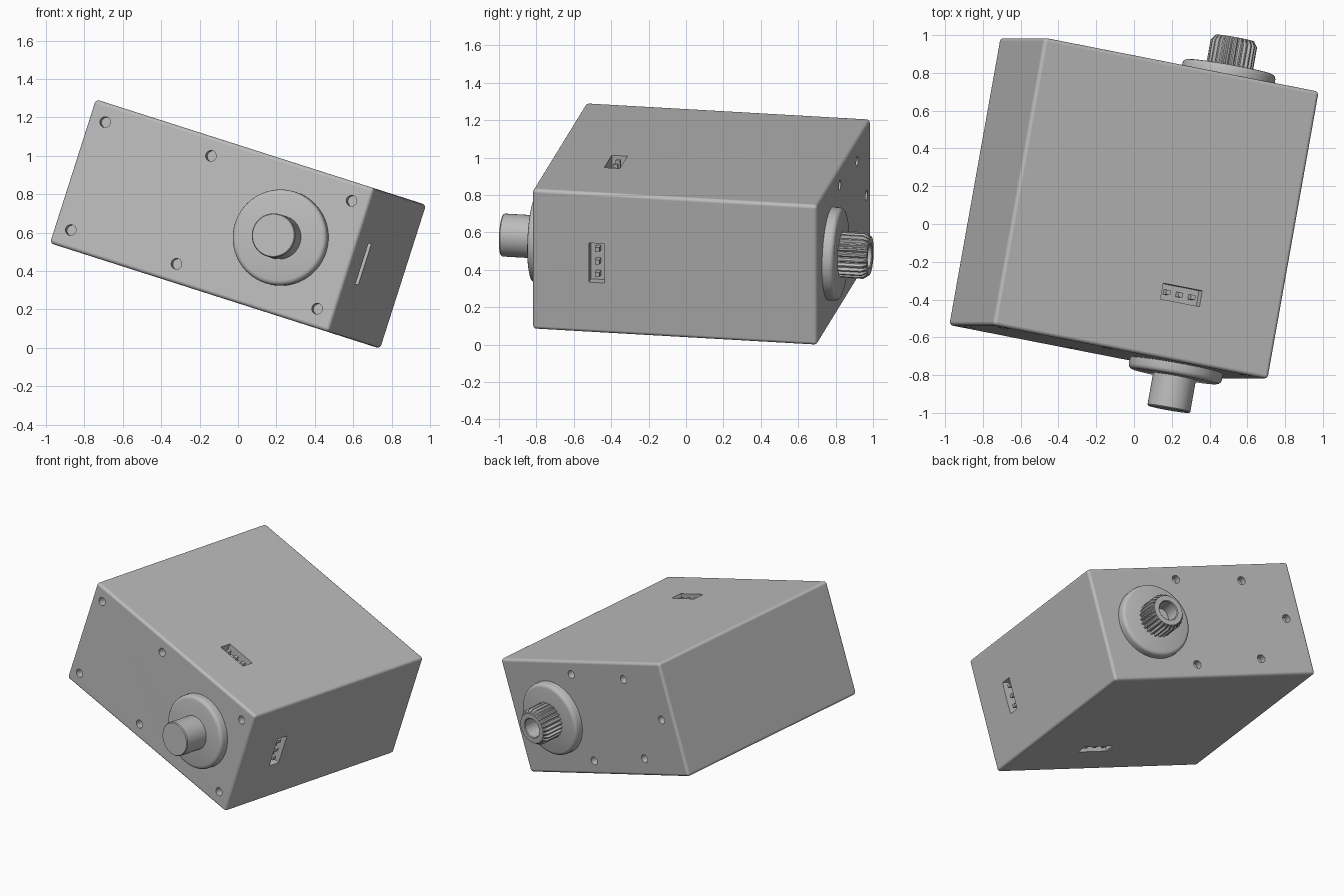
import bpy, bmesh, math
from mathutils import Matrix, Vector

if "Cube" in bpy.data.objects:
    bpy.data.objects.remove(bpy.data.objects["Cube"])

# Tilted frame of the whole model: U = long side, V = depth, W = height
W = Vector((0.304, 0, 0.952)).normalized()
V = Vector((0.175, 0.983, -0.056)).normalized()
U = V.cross(W).normalized()
V = W.cross(U)
FRAME = Matrix.Translation((0, 0.083, 0.645)) @ Matrix((U, V, W)).transposed().to_4x4()
HU, HV, HW = 0.777, 0.774, 0.393      # half sizes of the case
SHAFT_U = 0.385                       # shaft axis position along U

grey = bpy.data.materials.new("plain grey")
grey.diffuse_color = (0.5, 0.5, 0.5, 1)
grey.use_nodes = True
grey.node_tree.nodes["Principled BSDF"].inputs["Base Color"].default_value = grey.diffuse_color


def finish(name, bm, angle=35):
    bmesh.ops.recalc_face_normals(bm, faces=bm.faces)
    me = bpy.data.meshes.new(name)
    bm.to_mesh(me)
    bm.free()
    me.materials.append(grey)
    me.shade_smooth()
    me.set_sharp_from_angle(angle=math.radians(angle))
    ob = bpy.data.objects.new(name, me)
    bpy.context.collection.objects.link(ob)
    ob.matrix_world = FRAME
    return ob


def add_box(bm, centre, size):
    bmesh.ops.create_cube(bm, size=1, matrix=Matrix.Translation(centre) @ Matrix.Diagonal((*size, 1)))


def lathe(name, profile, side, n=64, teeth=(1,)):
    """Turned part on the front (side -1) or back (side 1): profile of (radius, height, toothed)."""
    bm = bmesh.new()
    rings = []
    for r, h, toothed in profile:
        ring = []
        for i in range(n):
            a = 2 * math.pi * i / n
            rr = r * (teeth[i % len(teeth)] if toothed else 1)
            ring.append(bm.verts.new((SHAFT_U + rr * math.cos(a), side * (HV + h), rr * math.sin(a))))
        rings.append(ring)
    for lo, hi in zip(rings, rings[1:]):
        for i in range(n):
            j = (i + 1) % n
            bm.faces.new((lo[i], lo[j], hi[j], hi[i]))
    bm.faces.new(rings[0])
    bm.faces.new(rings[-1])
    return finish(name, bm)


# Case: rounded block
bm = bmesh.new()
add_box(bm, (0, 0, 0), (2 * HU, 2 * HV, 2 * HW))
bmesh.ops.bevel(bm, geom=bm.edges[:], offset=0.02, segments=4, profile=0.5, affect='EDGES')
case = finish("case", bm)

# Cutter: screw holes and the three connector pockets
bm = bmesh.new()
front = [(u, s * 0.295) for u in (-0.69, -0.102, 0.68) for s in (-1, 1)]
back = [(0.115, 0.3), (0.115, -0.3), (-0.388, 0.275), (-0.388, -0.275), (-0.66, 0)]
for side, spots in ((-1, front), (1, back)):
    for u, w in spots:
        bmesh.ops.create_cone(bm, cap_ends=True, segments=24, radius1=0.028, radius2=0.028, depth=0.1,
                              matrix=Matrix.Translation((u, side * HV, w)) @ Matrix.Rotation(math.pi / 2, 4, 'X'))
SLOT_U, SLOT_V, DEPTH = 0.22, -0.425, 0.06
for s in (-1, 1):
    add_box(bm, (SLOT_U, SLOT_V, s * HW), (0.22, 0.085, 2 * DEPTH))
add_box(bm, (HU, SLOT_V, 0), (2 * DEPTH, 0.085, 0.22))
cutter = finish("hole_cutter", bm)
cutter.hide_render = True

mod = case.modifiers.new("holes", 'BOOLEAN')
mod.object = cutter
mod.solver = 'EXACT'
bpy.context.view_layer.update()
cut = bpy.data.meshes.new_from_object(case.evaluated_get(bpy.context.evaluated_depsgraph_get()))
case.modifiers.clear()
case.data = cut
cut.set_sharp_from_angle(angle=math.radians(35))
bpy.data.objects.remove(cutter)
case.modifiers.new("clean_shading", 'WEIGHTED_NORMAL').keep_sharp = True

# Connector pins: three in each pocket
bm = bmesh.new()
for k in (-0.07, 0, 0.07):
    for s in (-1, 1):
        add_box(bm, (SLOT_U + k, SLOT_V, s * (HW - 0.037)), (0.025, 0.025, 0.05))
    add_box(bm, (HU - 0.037, SLOT_V, k), (0.05, 0.025, 0.025))
finish("connector_pins", bm)

# Round flanges on both ends
flange = [(0.25, -0.01, 0), (0.25, 0.036, 0), (0.247, 0.047, 0), (0.239, 0.056, 0), (0.226, 0.06, 0)]
lathe("front_flange", flange, -1)
lathe("back_flange", flange, 1)

# Plain front shaft
lathe("front_shaft", [(0.115, 0.05, 0), (0.115, 0.23, 0), (0.11, 0.236, 0)], -1)

# Splined, hollow back shaft with chamfered tip
lathe("splined_shaft",
      [(0.125, 0.05, 1), (0.125, 0.185, 1), (0.104, 0.215, 0), (0.07, 0.215, 0), (0.065, 0.21, 0), (0.065, 0.1, 0)],
      1, n=100, teeth=(1, 1, 0.88, 0.88))
